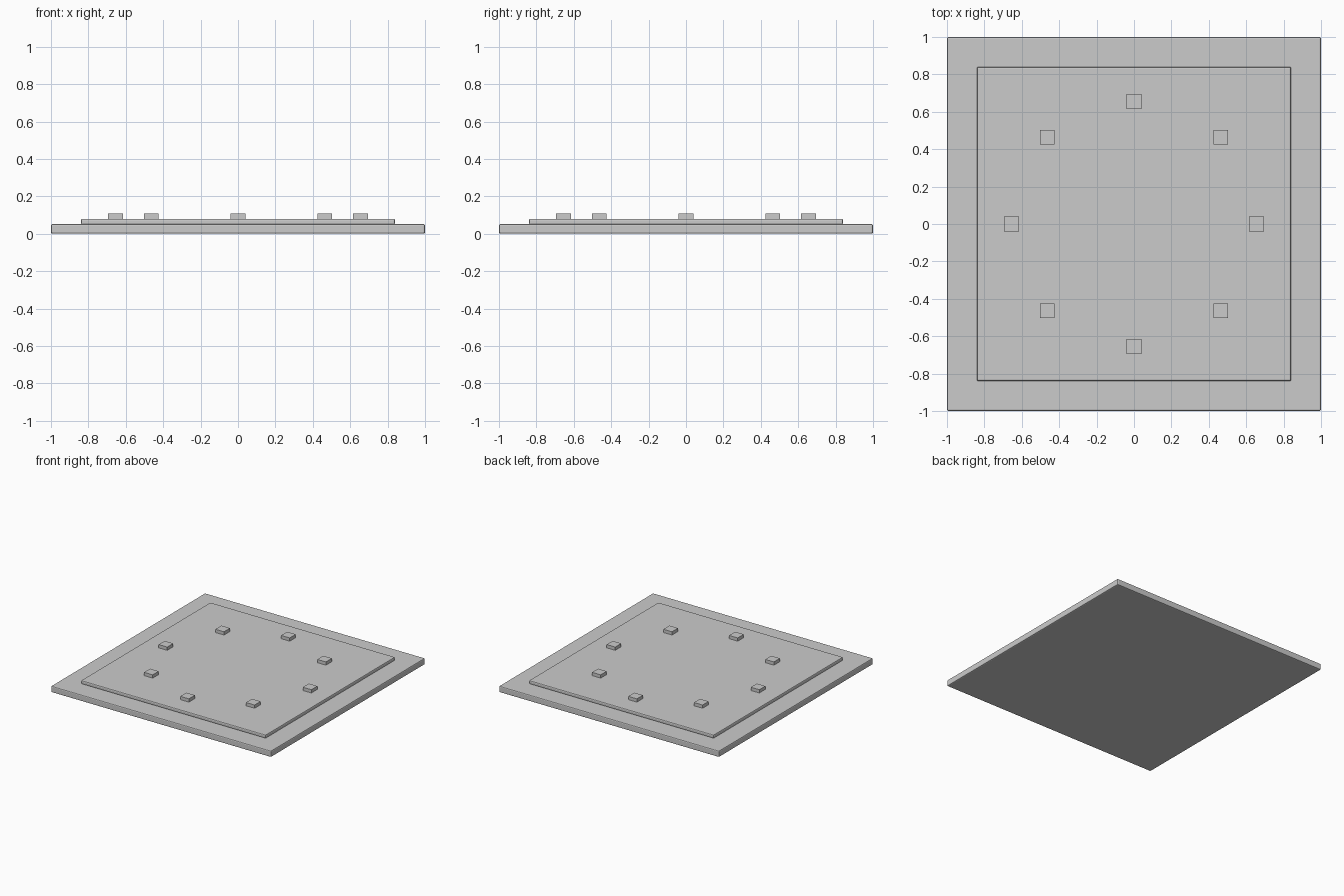
import bpy
from math import sin, cos, tau

if "Cube" in bpy.data.objects:
    bpy.data.objects.remove(bpy.data.objects["Cube"])


def slab(name, size, z0, z1, x=0, y=0, bevel=0):
    bpy.ops.mesh.primitive_cube_add(size=1, location=(x, y, (z0 + z1) / 2))
    ob = bpy.context.object
    ob.name = name
    ob.scale = (size, size, z1 - z0)
    bpy.ops.object.transform_apply(location=False, rotation=False, scale=True)
    if bevel:
        mod = ob.modifiers.new("edge_bevel", 'BEVEL')
        mod.width = bevel
        mod.segments = 2
    return ob


# Stacked square plates with softened edges
slab("base_plate", 2.0, 0.0, 0.052, bevel=0.008)
slab("raised_panel", 1.68, 0.05, 0.08, bevel=0.008)

# Ring of eight axis-aligned studs
for i in range(8):
    a = tau * i / 8
    slab(f"stud_{i + 1}", 0.078, 0.076, 0.107, 0.655 * cos(a), 0.655 * sin(a))
